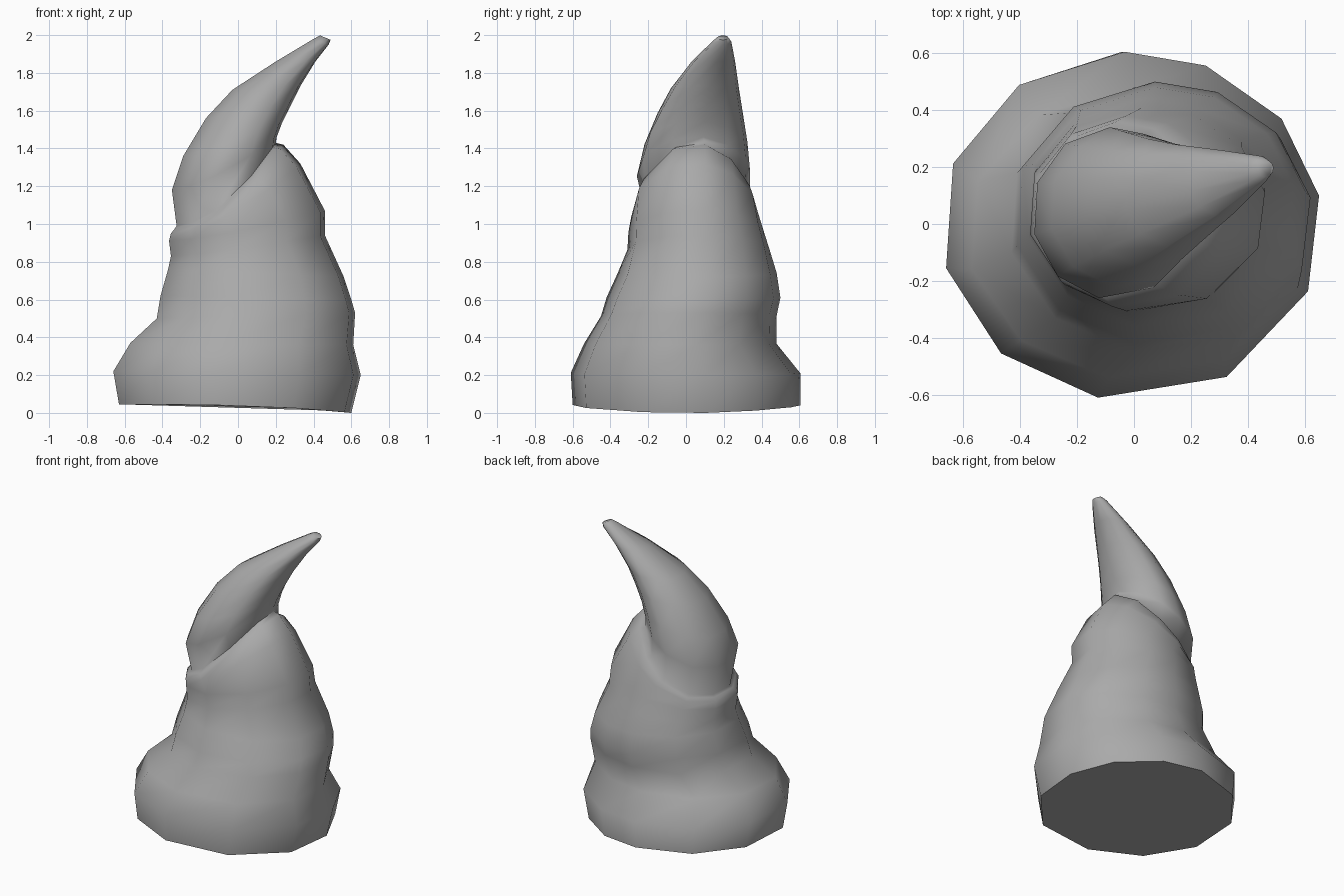
import bpy
import bmesh
import math

cube = bpy.data.objects.get("Cube")
if cube:
    bpy.data.objects.remove(cube, do_unlink=True)

grey = bpy.data.materials.new("plain grey felt")
grey.use_nodes = True
COLOUR = (0.4, 0.4, 0.4, 1.0)
grey.diffuse_color = COLOUR
grey.node_tree.nodes["Principled BSDF"].inputs["Base Color"].default_value = COLOUR

# Uneven polygon outline shared by every ring (corner directions in degrees)
CORNERS = [math.radians(a) for a in (10, 38, 67, 92, 126, 159, 194, 227, 260, 300, 338)]
xs = [math.cos(a) for a in CORNERS]
ys = [math.sin(a) for a in CORNERS]


def unit(values):
    """Scale values to run from 0 to 1."""
    low, high = min(values), max(values)
    return [(v - low) / (high - low) for v in values]


OUTLINE = list(zip(unit(xs), unit(ys)))

# Rings: low-x end (x, z), high-x end (x, z), front y, back y, sag of the tilt
BRIM = [
    (-.63, .045, .60, .00, -.60, .605, 3),
    (-.66, .22, .65, .20, -.61, .605, 1),
    (-.57, .37, .61, .36, -.54, .48, 1),
]
BODY = [
    (-.43, .50, .62, .53, -.45, .48, 1),
    (-.41, .62, .60, .60, -.42, .50, 1),
    (-.37, .76, .56, .72, -.36, .48, 1),
    (-.355, .83, .46, .94, -.31, .44, 1.3),
]
FOLD = [
    (-.365, .91, .46, 1.07, -.305, .41, 1.4),
    (-.355, .95, .33, 1.32, -.29, .38, 1.6),
    (-.335, .975, .24, 1.42, -.26, .36, 1.8),
    (-.325, .99, .20, 1.43, -.22, .335, 1.8),
]
HORN = [
    (-.35, 1.18, .205, 1.46, -.26, .34, 1.5),
    (-.29, 1.36, .235, 1.54, -.22, .325, 1.2),
    (-.17, 1.56, .28, 1.63, -.15, .30, 1),
    (-.03, 1.71, .33, 1.73, -.08, .28, 1),
    (.20, 1.86, .41, 1.86, .03, .26, 1),
    (.40, 1.98, .48, 1.95, .14, .24, 1),
    (.435, 1.998, .49, 1.975, .165, .225, 1),
]


def add_ring(bm, low_x, low_z, high_x, high_z, front, back, sag):
    return [bm.verts.new((low_x + (high_x - low_x) * u,
                          front + (back - front) * v,
                          low_z + (high_z - low_z) * u ** sag))
            for u, v in OUTLINE]


# Pointed hat: one skin lofted through the rings, closed at both ends
bm = bmesh.new()
rings = [add_ring(bm, *ring) for ring in BRIM + BODY + FOLD + HORN]
count = len(OUTLINE)
for lower, upper in zip(rings, rings[1:]):
    for i in range(count):
        j = (i + 1) % count
        bm.faces.new((lower[i], lower[j], upper[j], upper[i]))
bm.faces.new(rings[0][::-1])
bm.faces.new(rings[-1])
for face in bm.faces:
    face.smooth = True
bmesh.ops.recalc_face_normals(bm, faces=bm.faces)

mesh = bpy.data.meshes.new("pointed_hat")
bm.to_mesh(mesh)
bm.free()
mesh.materials.append(grey)
hat = bpy.data.objects.new("pointed_hat", mesh)
bpy.context.collection.objects.link(hat)

# Soft cloth shading with a crisp bottom edge
bpy.context.view_layer.objects.active = hat
hat.select_set(True)
bpy.ops.object.shade_smooth_by_angle(angle=math.radians(70))
